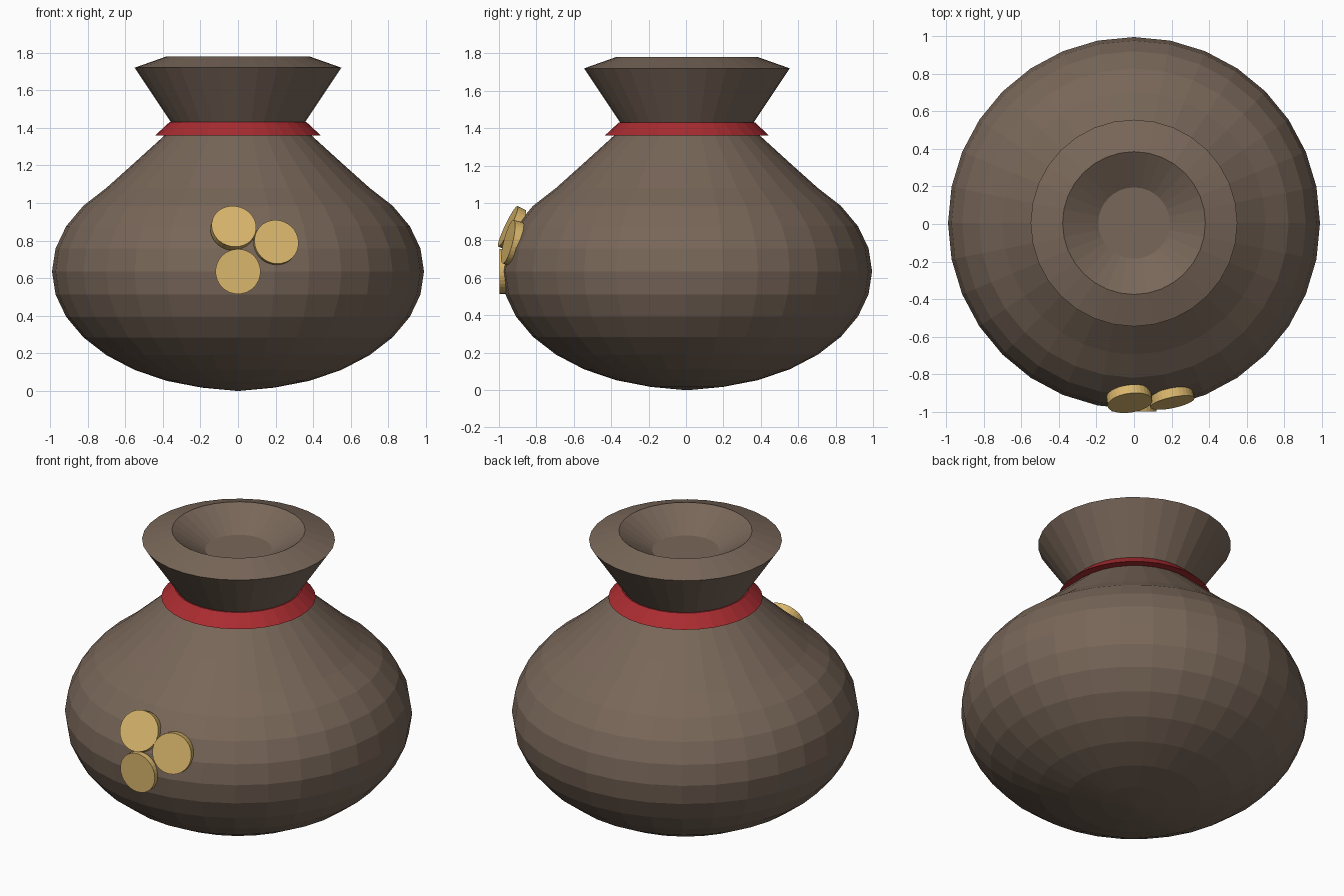
import bpy, bmesh, math
from mathutils import Vector

if "Cube" in bpy.data.objects:
    bpy.data.objects.remove(bpy.data.objects["Cube"])

SEG = 32
CY = 0.005


def material(name, rgb):
    m = bpy.data.materials.new(name)
    m.diffuse_color = (*rgb, 1)
    m.use_nodes = True
    m.node_tree.nodes["Principled BSDF"].inputs["Base Color"].default_value = m.diffuse_color
    return m


def finish(name, bm, mat):
    bmesh.ops.recalc_face_normals(bm, faces=bm.faces)
    me = bpy.data.meshes.new(name)
    bm.to_mesh(me)
    bm.free()
    me.materials.append(mat)
    ob = bpy.data.objects.new(name, me)
    bpy.context.collection.objects.link(ob)
    return ob


def lathe(name, profile, mat, closed=False):
    """Spin an (r, z) profile around z; closed joins last ring to first, else ends are capped."""
    bm = bmesh.new()
    rings = []
    for r, z in profile:
        rings.append([bm.verts.new((r * math.cos(2 * math.pi * i / SEG),
                                    CY + r * math.sin(2 * math.pi * i / SEG), z))
                      for i in range(SEG)])
    pairs = list(zip(rings, rings[1:]))
    if closed:
        pairs.append((rings[-1], rings[0]))
    else:
        bm.faces.new(rings[0])
        bm.faces.new(rings[-1])
    for a, b in pairs:
        for i in range(SEG):
            j = (i + 1) % SEG
            bm.faces.new((a[i], a[j], b[j], b[i]))
    return finish(name, bm, mat)


def coin(name, centre, normal, mat):
    bm = bmesh.new()
    bmesh.ops.create_cone(bm, cap_ends=True, segments=SEG, radius1=0.12, radius2=0.12, depth=0.05)
    ob = finish(name, bm, mat)
    ob.location = centre
    ob.rotation_mode = 'QUATERNION'
    ob.rotation_quaternion = Vector(normal).to_track_quat('Z', 'Y')


cloth = material("cloth", (0.19, 0.135, 0.10))
red = material("red_cord", (0.40, 0.025, 0.03))
gold = material("gold", (0.70, 0.47, 0.15))

# Sack: squashed sphere below, drawn-in neck, flared mouth with a hollow
profile = [(0.01, 0.0)]
for k in range(1, 13):
    a = math.pi * k / 16
    profile.append((0.99 * math.sin(a), 0.635 - 0.63 * math.cos(a)))
profile += [(0.55, 1.215), (0.385, 1.365), (0.35, 1.42),
            (0.55, 1.72), (0.38, 1.78), (0.19, 1.66)]
lathe("sack", profile, cloth)

# Tie around the neck
lathe("neck_tie", [(0.34, 1.43), (0.365, 1.43), (0.44, 1.36), (0.36, 1.365)], red, closed=True)

# Coins on the front
coin("coin_lower", (0, -0.973, 0.635), (0, -1, 0), gold)
coin("coin_upper", (-0.025, -0.93, 0.865), (0.13, -0.88, 0.42), gold)
coin("coin_side", (0.20, -0.927, 0.787), (0.2, -0.94, 0.24), gold)
